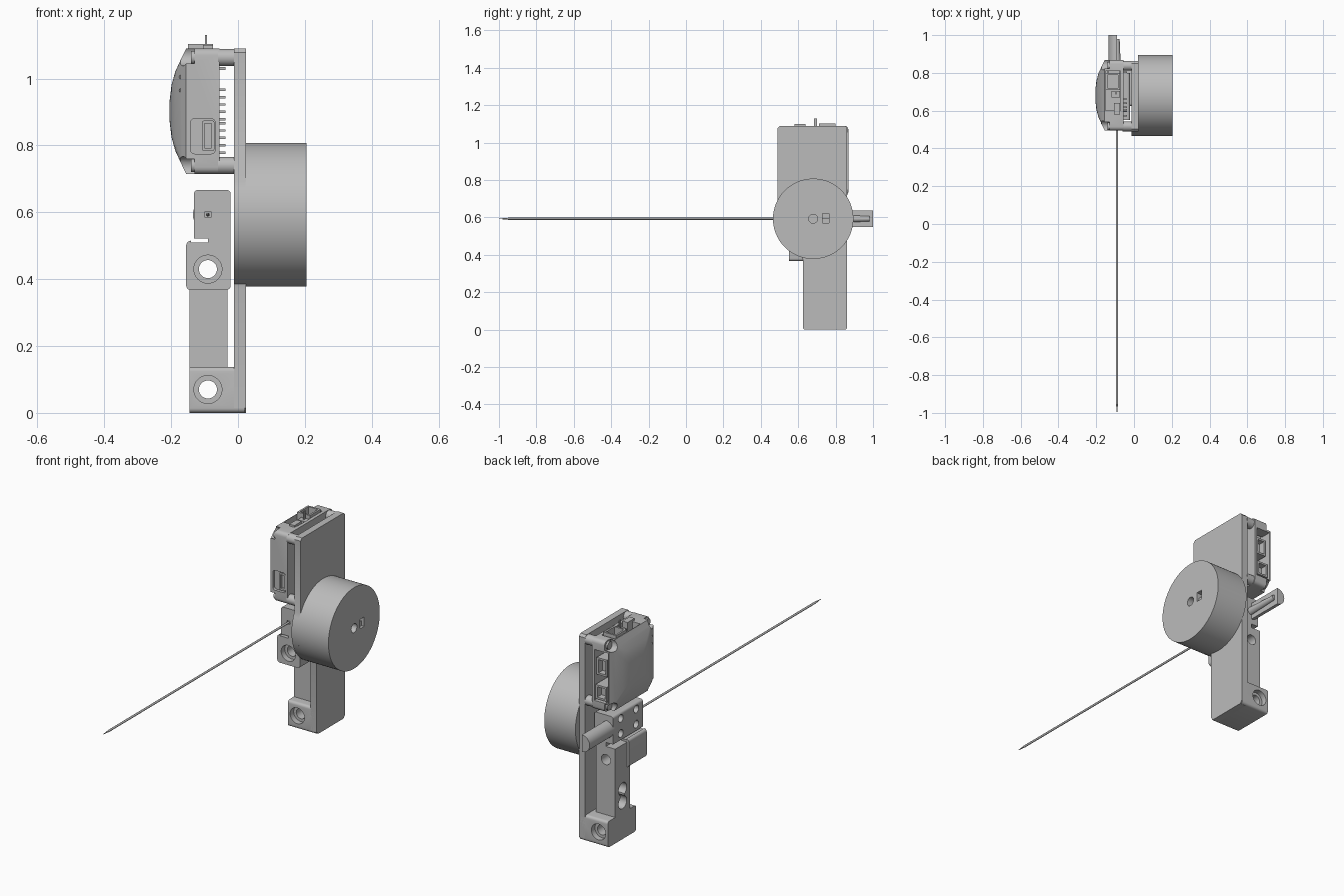
import bpy, bmesh, math
from mathutils import Vector, Matrix

if "Cube" in bpy.data.objects:
    bpy.data.objects.remove(bpy.data.objects["Cube"], do_unlink=True)

grey = bpy.data.materials.new("plain_grey")
grey.use_nodes = True
colour = (0.5, 0.5, 0.5, 1)
grey.diffuse_color = colour
grey.node_tree.nodes["Principled BSDF"].inputs["Base Color"].default_value = colour


def finish(name, bm):
    bmesh.ops.recalc_face_normals(bm, faces=bm.faces)
    me = bpy.data.meshes.new(name)
    bm.to_mesh(me)
    bm.free()
    me.materials.append(grey)
    ob = bpy.data.objects.new(name, me)
    bpy.context.collection.objects.link(ob)
    return ob


def activate(ob):
    bpy.ops.object.select_all(action='DESELECT')
    ob.select_set(True)
    bpy.context.view_layer.objects.active = ob


def smooth(ob):
    activate(ob)
    bpy.ops.object.shade_smooth_by_angle(angle=math.radians(32))
    return ob


def box(name, x, y, z, round_axis=None, r=0.012):
    """Box between limits, optionally rounding the edges along one axis."""
    bm = bmesh.new()
    bmesh.ops.create_cube(bm, size=1)
    for v in bm.verts:
        v.co = [lim[0] if c < 0 else lim[1] for c, lim in zip(v.co, (x, y, z))]
    if round_axis is not None:
        edges = [e for e in bm.edges
                 if abs((e.verts[0].co - e.verts[1].co).normalized()[round_axis]) > 0.9]
        bmesh.ops.bevel(bm, geom=edges, offset=r, segments=4, profile=0.5, affect='EDGES')
    return finish(name, bm)


def rod(name, axis, centre, span, r, r2=None, sides=32):
    """Cylinder or cone along an axis; centre gives the two other coordinates."""
    bm = bmesh.new()
    length = span[1] - span[0]
    bmesh.ops.create_cone(bm, cap_ends=True, segments=sides, radius1=r,
                          radius2=r if r2 is None else r2, depth=length)
    direction = Vector([i == axis for i in range(3)])
    place = list(centre)
    place.insert(axis, sum(span) / 2)
    turn = direction.to_track_quat('Z', 'Y').to_matrix().to_4x4()
    bmesh.ops.transform(bm, matrix=Matrix.Translation(place) @ turn, verts=bm.verts)
    return finish(name, bm)


def cut(ob, *cutters):
    for c in cutters:
        m = ob.modifiers.new("cut", 'BOOLEAN')
        m.operation, m.solver, m.object = 'DIFFERENCE', 'EXACT', c
        activate(ob)
        bpy.ops.object.modifier_apply(modifier=m.name)
        bpy.data.objects.remove(c, do_unlink=True)
    return smooth(ob)


AX, AZ = -0.09, 0.593          # needle axis
CY = 0.68                      # drum centre


def bolt_holes(z, front, back, both=False):
    out = [rod("cutter", 1, (AX, z), (0.4, 1), 0.027),
           rod("cutter", 1, (AX, z), (front - 0.05, front + 0.03), 0.042)]
    if both:
        out.append(rod("cutter", 1, (AX, z), (back - 0.03, back + 0.05), 0.042))
    return out


# Mounting plate: wide top, curved waist around the drum, narrow foot
outline = [(0.64, 0), (0.85, 0), (0.862, 0.015), (0.862, 1.078), (0.85, 1.09),
           (0.502, 1.09), (0.49, 1.078)]
for i in range(17):
    a = math.radians(152 + i * 6.4)
    outline.append((CY + 0.215 * math.cos(a), AZ + 0.215 * math.sin(a)))
outline += [(0.625, 0.37), (0.625, 0.015)]
bm = bmesh.new()
face = bm.faces.new([bm.verts.new((-0.012, y, z)) for y, z in outline])
ext = bmesh.ops.extrude_face_region(bm, geom=[face])
bmesh.ops.translate(bm, vec=(0.036, 0, 0),
                    verts=[v for v in ext["geom"] if isinstance(v, bmesh.types.BMVert)])
smooth(finish("mounting_plate", bm))

# Drum with its centre hole and small square window
cut(rod("drum", 0, (CY, AZ), (0.022, 0.205), 0.215, sides=96),
    rod("cutter", 0, (CY, AZ), (0.17, 0.25), 0.024),
    box("cutter", (0.17, 0.25), (0.73, 0.765), (0.57, 0.62)))
box("drum_window_bar", (0.17, 0.19), (0.73, 0.765), (0.57, 0.595))

# Foot block and flexing bar
cut(box("foot_block", (-0.145, 0.02), (0.625, 0.862), (0, 0.138), 0, 0.014),
    *bolt_holes(0.07, 0.625, 0.862, True))
cut(box("flex_bar", (-0.145, -0.032), (0.675, 0.80), (0.13, 0.5)),
    rod("cutter", 1, (AX, 0.43), (0.4, 1), 0.027),
    rod("cutter", 0, (0.738, 0.265), (-0.3, 0.005), 0.034),
    rod("cutter", 0, (0.738, 0.195), (-0.3, 0.005), 0.034),
    box("cutter", (-0.3, 0.005), (0.722, 0.754), (0.19, 0.27)))

# Needle carrier: lower clamp and upper block
cut(box("lower_clamp", (-0.155, -0.022), (0.55, 0.70), (0.367, 0.515), 1, 0.014),
    *bolt_holes(0.43, 0.55, 0.70),
    box("cutter", (-0.14, -0.085), (0.5, 0.8), (0.51, 0.53)))
cut(box("upper_block", (-0.132, -0.022), (0.55, 0.80), (0.49, 0.667), 1, 0.012),
    box("cutter", (-0.2, AX), (0.5, 0.9), (0.48, 0.521)),
    *[rod("cutter", 0, (y, z), (-0.2, -0.085), 0.02)
      for y in (0.605, 0.735) for z in (0.555, 0.635)],
    box("cutter", (AX - 0.009, AX + 0.009), (0.5, 0.57), (AZ - 0.009, AZ + 0.009)))

# Needle, its hub and the half-round grip
smooth(rod("needle", 1, (AX, AZ), (-0.95, 0.85), 0.0055, sides=16))
smooth(rod("needle_tip", 1, (AX, AZ), (-1, -0.95), 0.005, 0.0005, sides=16)).scale.y = 1
tip = bpy.data.objects["needle_tip"].data
for v in tip.vertices:
    off = (v.co.x - AX) ** 2 + (v.co.z - AZ) ** 2
    want = 0.0055 if v.co.y > -0.97 else 0.001
    k = want / max(math.sqrt(off), 1e-6)
    v.co.x, v.co.z = AX + (v.co.x - AX) * k, AZ + (v.co.z - AZ) * k
cut(rod("half_round_grip", 1, (AX, AZ), (0.79, 1.0), 0.045, sides=48),
    box("cutter", (AX, 0), (0.7, 1.1), (0.5, 0.7)))
smooth(rod("needle_hub", 1, (AX, AZ), (0.79, 0.98), 0.022, 0.014))

# Domed housing lofted from rounded rectangles
Y, Z = (0.495, 0.868), (0.715, 1.09)


def ring(bm, x, inset, r):
    loop = []
    for k, (sy, sz) in enumerate(((1, 1), (0, 1), (0, 0), (1, 0))):
        cy = Y[sy] + (inset + r) * (-1 if sy else 1)
        cz = Z[sz] + (inset + r) * (-1 if sz else 1)
        for j in range(5):
            a = math.radians(90 * k + 22.5 * j)
            loop.append(bm.verts.new((x, cy + r * math.cos(a), cz + r * math.sin(a))))
    return loop


bm = bmesh.new()
rings = [ring(bm, *p) for p in ((-0.055, 0, 0.02), (-0.155, 0, 0.02), (-0.172, 0.035, 0.02),
                                (-0.188, 0.07, 0.03), (-0.199, 0.11, 0.03), (-0.205, 0.16, 0.02))]
for a, b in zip(rings, rings[1:]):
    for i in range(len(a)):
        j = (i + 1) % len(a)
        bm.faces.new((a[i], a[j], b[j], b[i]))
bm.faces.new(rings[0])
bm.faces.new(rings[-1])
cut(finish("domed_housing", bm),
    box("cutter", (-0.15, -0.07), (0.53, 0.95), (0.765, 1.035)),
    box("cutter", (-0.152, -0.072), (0.6, 0.81), (1.0, 1.15)),
    box("cutter", (-0.142, -0.068), (0.45, 0.51), (0.775, 0.88), 1),
    *[rod("cutter", 0, (y, z), (-0.3, -0.13), 0.032)
      for y in (0.515, 0.848) for z in (0.735, 1.07)])

# Corner spacers and screws
for i, y in enumerate((0.517, 0.838)):
    for j, z in enumerate((0.74, 1.063)):
        smooth(rod(f"spacer_{i}{j}", 0, (y, z), (-0.06, -0.01), 0.026))
        smooth(rod(f"screw_{i}{j}", 0, (y, z), (-0.14, -0.12), 0.02))

# Front port and indicator lights
cut(box("front_port", (-0.108, -0.07), (0.497, 0.56), (0.783, 0.875), 1, 0.008),
    box("cutter", (-0.1, -0.079), (0.45, 0.535), (0.793, 0.865)))
for i, z in enumerate((1.005, 0.965)):
    smooth(rod(f"indicator_{i}", 1, (-0.169, z), (0.53, 0.56), 0.007, sides=16))

# Connectors in the top and back openings
cut(box("top_connector", (-0.15, -0.075), (0.71, 0.80), (1.0, 1.103)),
    box("cutter", (-0.14, -0.085), (0.72, 0.79), (1.06, 1.15)))
box("top_switch", (-0.105, -0.075), (0.58, 0.64), (1.0, 1.10))
box("top_connector_small", (-0.12, -0.075), (0.67, 0.705), (1.0, 1.085))
box("tall_pin", (-0.099, -0.093), (0.685, 0.70), (1.0, 1.13))
cut(box("back_connector", (-0.135, -0.075), (0.75, 0.855), (0.9, 0.99)),
    box("cutter", (-0.125, -0.085), (0.82, 0.9), (0.91, 0.98)))
cut(box("back_socket", (-0.14, -0.075), (0.76, 0.865), (0.775, 0.85)),
    box("cutter", (-0.13, -0.085), (0.83, 0.9), (0.785, 0.84)))

# Header pins behind the board
for i in range(5):
    z = 0.775 + i * 0.022
    box(f"side_pin_{i}", (-0.06, -0.038), (0.6, 0.608), (z, z + 0.007))
    box(f"back_pin_{i}", (-0.06, -0.038), (0.8, 0.808), (z + 0.1, z + 0.107))
    y = 0.57 + i * 0.022
    box(f"top_pin_{i}", (-0.06, -0.038), (y, y + 0.007), (1.026, 1.034))
